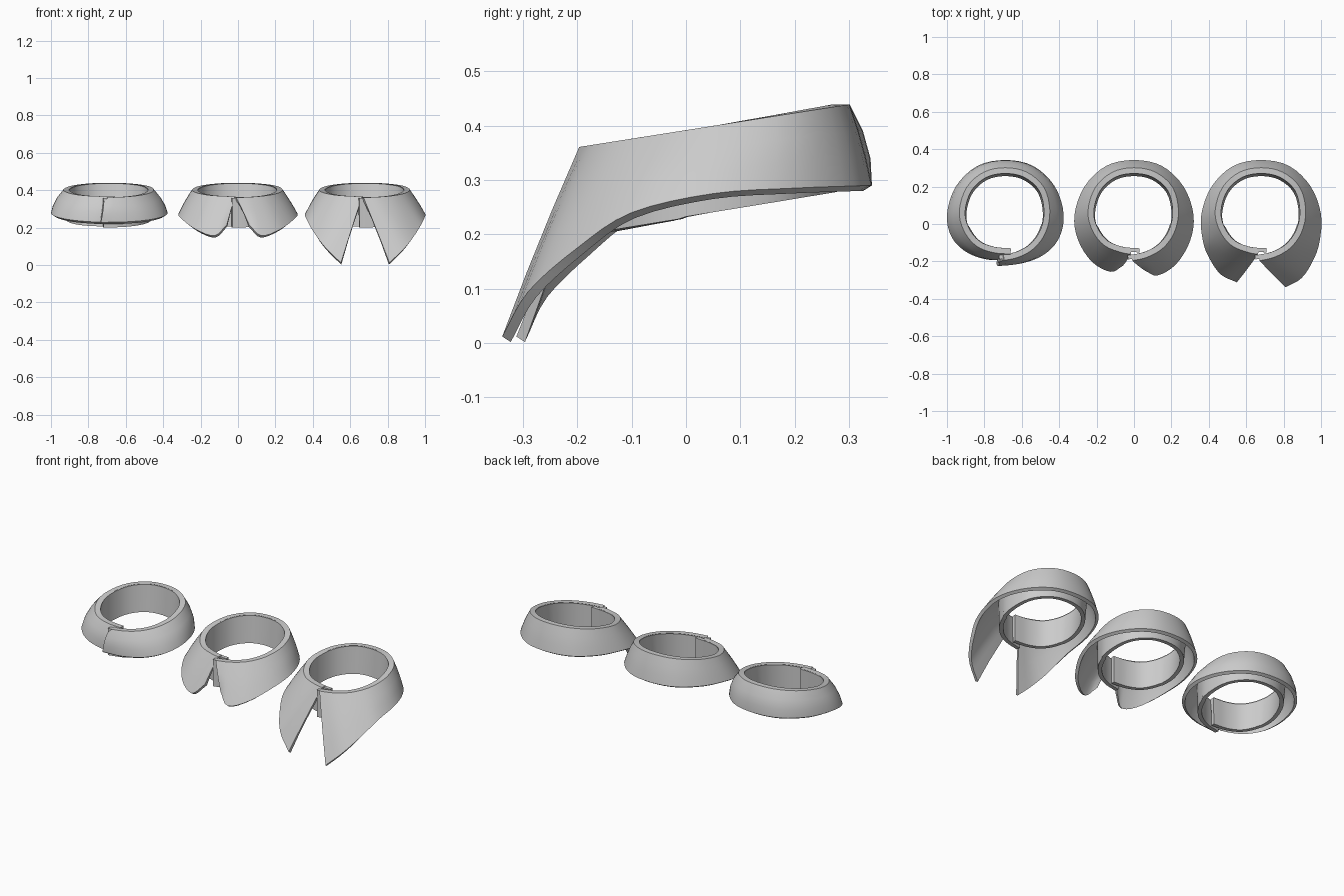
import bpy, bmesh, math
from mathutils import Vector

if "Cube" in bpy.data.objects:
    bpy.data.objects.remove(bpy.data.objects["Cube"])

fabric = bpy.data.materials.new("grey_fabric")
fabric.diffuse_color = (0.6, 0.6, 0.6, 1)
fabric.use_nodes = True
fabric.node_tree.nodes["Principled BSDF"].inputs["Base Color"].default_value = fabric.diffuse_color

STEPS = 4  # columns between control points


def spline(pts):
    """Smooth curve through control points."""
    p = [Vector(q) for q in pts]
    p = [2 * p[0] - p[1]] + p + [2 * p[-1] - p[-2]]
    out = []
    for i in range(1, len(p) - 2):
        a, b, c, d = p[i - 1:i + 3]
        for k in range(STEPS):
            t = k / STEPS
            out.append(0.5 * (2 * b + (c - a) * t + (2 * a - 5 * b + 4 * c - d) * t * t
                              + (3 * b - a - 3 * c + d) * t ** 3))
    return out + [p[-2]]


def normals(path):
    """Outward horizontal direction along a path."""
    res = []
    for i in range(len(path)):
        t = path[min(i + 1, len(path) - 1)] - path[max(i - 1, 0)]
        res.append(Vector((-t.y, t.x, 0)).normalized())
    return res


def fold_z(y):
    return 0.36 + 0.158 * (y + 0.2)


def loft(name, rings, x):
    """Strip of closed cross-sections with end caps."""
    bm = bmesh.new()
    vs = [[bm.verts.new(p) for p in r] for r in rings]
    n = len(rings[0])
    for a, b in zip(vs, vs[1:]):
        for j in range(n):
            k = (j + 1) % n
            bm.faces.new((a[j], a[k], b[k], b[j]))
    caps = [bm.faces.new(vs[0]), bm.faces.new(vs[-1][::-1])]
    bmesh.ops.triangulate(bm, faces=caps)
    bmesh.ops.recalc_face_normals(bm, faces=bm.faces)
    me = bpy.data.meshes.new(name)
    bm.to_mesh(me)
    bm.free()
    me.materials.append(fabric)
    ob = bpy.data.objects.new(name, me)
    ob.location.x = x
    bpy.context.collection.objects.link(ob)
    bpy.ops.object.select_all(action='DESELECT')
    ob.select_set(True)
    bpy.context.view_layer.objects.active = ob
    bpy.ops.object.shade_smooth_by_angle(angle=math.radians(35))


# neck line, back to front, left side tucks under the right side
LEFT = [(-0.1, 0.25), (-0.18, 0.18), (-0.215, 0.07), (-0.195, -0.02),
        (-0.14, -0.09), (-0.06, -0.122), (0.03, -0.13)]
RIGHT = [(0.1, 0.25), (0.18, 0.18), (0.207, 0.07), (0.188, -0.03),
         (0.135, -0.105), (0.06, -0.148), (-0.035, -0.168)]


def neck(left_end=None, right_end=None):
    l, r = LEFT[:], RIGHT[:]
    if left_end:
        l[-1], r[-1] = left_end, right_end
    return spline([(x, y, 0) for x, y in l[::-1] + [(0, 0.27)] + r])


# hem shapes, back to front, for one side
BACK = [(0.15, 0.31, 0.289), (0.265, 0.2, 0.285)]
HEMS = {
    "band": BACK + [(0.312, 0.05, 0.278), (0.285, -0.08, 0.258), (0.2, -0.168, 0.24),
                    (0.08, -0.212, 0.23), (-0.045, -0.222, 0.228)],
    "rounded": BACK + [(0.318, 0.05, 0.275), (0.3, -0.09, 0.245), (0.225, -0.215, 0.19),
                       (0.125, -0.275, 0.157), (0.06, -0.25, 0.215)],
    "pointed": BACK + [(0.32, 0.05, 0.275), (0.311, -0.1, 0.24), (0.275, -0.2, 0.175),
                       (0.215, -0.29, 0.095), (0.13, -0.338, 0.012)],
}


def hem(style):
    r = HEMS[style]
    l = [(-x, y + 0.026 * max(0, i - 2) / 4, z) for i, (x, y, z) in enumerate(r)]
    if style == "band":
        l[-1] = (0.03, -0.185, 0.228)
    return spline(l[::-1] + [(0, 0.342, 0.29)] + r)


def collar(style, x):
    # inner stand
    path = neck()
    rings = []
    for p, n in zip(path, normals(path)):
        q = p + n * 0.022
        top = fold_z((p + n * 0.03).y) - 0.003
        low = top - 0.158
        drop = Vector((-0.03 * p.x, -0.014 if p.y > 0 else 0, 0))
        rings.append([(p.x, p.y, top), (q.x, q.y, top),
                      (q + drop) + Vector((0, 0, low)), (p + drop) + Vector((0, 0, low))])
    loft(style + "_collar_stand", rings, x)

    # folded-over outer leaf
    if style != "band":
        path = neck((-0.012, -0.131), (-0.015, -0.166))
    bulge = 0.011 if style == "band" else 0.003
    rings = []
    last = len(path) - 1
    for i, (p, n, d) in enumerate(zip(path, normals(path), hem(style))):
        z = fold_z((p + n * 0.03).y)
        if style == "band" and i == last:
            z -= 0.025  # rounded tab corner
        a = p + Vector((0, 0, z))
        b = a + n * 0.031
        up = Vector((0, 0, 1))
        m1 = b.lerp(d, 0.33) + n * bulge
        m2 = b.lerp(d, 0.67) + n * bulge
        rings.append([a, b, m1, m2, d, d - n * 0.016 - up * 0.01,
                      m2 - n * 0.015, m1 - n * 0.015, a + n * 0.018 - up * 0.015])
    loft(style + "_collar_leaf", rings, x)


collar("band", -0.688)
collar("rounded", 0.0)
collar("pointed", 0.68)
